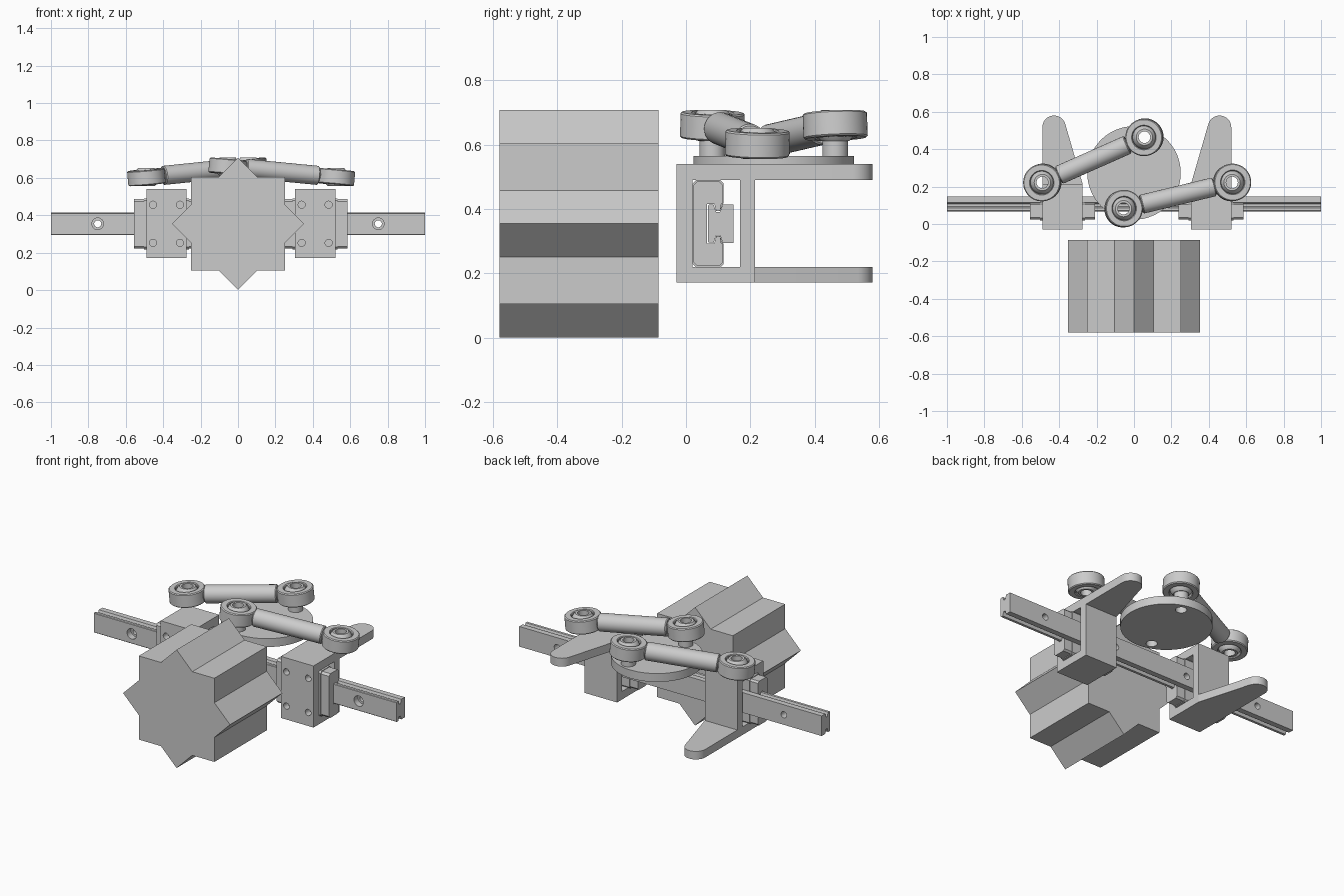
import bpy, bmesh, math
from mathutils import Matrix, Vector

if "Cube" in bpy.data.objects:
    bpy.data.objects.remove(bpy.data.objects["Cube"])

ZC = 0.3545                     # height of the rail axis


def finish(name, bm, smooth=False):
    bmesh.ops.recalc_face_normals(bm, faces=bm.faces)
    me = bpy.data.meshes.new(name)
    bm.to_mesh(me)
    bm.free()
    ob = bpy.data.objects.new(name, me)
    bpy.context.collection.objects.link(ob)
    if smooth:
        shade(ob)
    return ob


def shade(ob):
    bpy.ops.object.select_all(action='DESELECT')
    ob.select_set(True)
    bpy.context.view_layer.objects.active = ob
    bpy.ops.object.shade_smooth_by_angle(angle=math.radians(35))


def prism(name, pts, axis, a, b):
    """Extrude a profile from a to b; points are (x,y) for Z, (y,z) for X, (x,z) for Y."""
    place = {'X': lambda p: (a, p[0], p[1]), 'Y': lambda p: (p[0], a, p[1]),
             'Z': lambda p: (p[0], p[1], a)}[axis]
    bm = bmesh.new()
    f = bm.faces.new([bm.verts.new(place(p)) for p in pts])
    ext = bmesh.ops.extrude_face_region(bm, geom=[f])
    d = Vector([(b - a) * (axis == c) for c in 'XYZ'])
    bmesh.ops.translate(bm, vec=d, verts=[v for v in ext['geom'] if isinstance(v, bmesh.types.BMVert)])
    return finish(name, bm)


def rect(x0, x1, y0, y1):
    return [(x0, y0), (x1, y0), (x1, y1), (x0, y1)]


def lathe(name, prof, matrix, closed=True, steps=40):
    """Spin an (r, z) profile around local Z; r = 0 ends are merged."""
    bm = bmesh.new()
    vs = [bm.verts.new((r, 0, z)) for r, z in prof]
    n = len(vs)
    es = [bm.edges.new((vs[i], vs[(i + 1) % n])) for i in range(n if closed else n - 1)]
    bmesh.ops.spin(bm, geom=vs + es, cent=(0, 0, 0), axis=(0, 0, 1), angle=2 * math.pi, steps=steps)
    bmesh.ops.remove_doubles(bm, verts=bm.verts, dist=1e-5)
    bmesh.ops.transform(bm, matrix=matrix, verts=bm.verts)
    return finish(name, bm, True)


def boolean(ob, others, op='DIFFERENCE'):
    for c in others:
        m = ob.modifiers.new('cut', 'BOOLEAN')
        m.operation, m.object, m.solver = op, c, 'EXACT'
    dg = bpy.context.evaluated_depsgraph_get()
    me = bpy.data.meshes.new_from_object(ob.evaluated_get(dg))
    ob.modifiers.clear()
    ob.data = me
    for c in others:
        bpy.data.objects.remove(c)
    shade(ob)


def drill(x, z, y0, y1, r):
    m = Matrix.Translation((x, y0, z)) @ Matrix.Rotation(-math.pi / 2, 4, 'X')
    return lathe('drill', [(0, 0), (r, 0), (r, y1 - y0), (0, y1 - y0)], m, False, 24)


# eight-pointed block: outline of two squares turned 45 degrees
star = []
for i in range(16):
    r = 0.25 * math.sqrt(2) if i % 2 == 0 else 0.25 / math.cos(math.pi / 8)
    t = math.pi * i / 8
    star.append((r * math.cos(t), ZC + r * math.sin(t)))
prism('star_block', star, 'Y', -0.58, -0.085)

# rail with grooved sides and counterbored mounting holes
half = [(0.068, 0.056), (0.071, 0.059), (0.086, 0.059), (0.094, 0.036),
        (0.106, 0.036), (0.114, 0.06), (0.147, 0.06)]
prof = [(y, ZC + h) for y, h in half] + [(y, ZC - h) for y, h in reversed(half)]
rail = prism('rail', prof, 'X', -1, 1)
holes = []
for x in (-0.75, -0.25, 0.25, 0.75):
    holes += [drill(x, ZC, 0.05, 0.105, 0.031), drill(x, ZC, 0.09, 0.17, 0.019)]
boolean(rail, holes)


def carriage(cx):
    # C-shaped block wrapped round the rail, with slightly smaller end caps
    for name, a, b, e in (('carriage_body', -0.12, 0.12, 0.0),
                          ('carriage_cap', -0.1735, -0.12, 0.004), ('carriage_cap', 0.12, 0.1735, 0.004)):
        h, y0, y1 = 0.136 - e, 0.02 + e, 0.117 - e
        side = [(y0, h - 0.012), (y0 + 0.012, h), (y1 - 0.01, h), (y1, h - 0.01), (y1, 0.062),
                (y1 - 0.003, 0.062), (0.106, 0.039), (0.094, 0.039), (0.088, 0.061), (0.066, 0.061)]
        pts = [(y, ZC + z) for y, z in side] + [(y, ZC - z) for y, z in reversed(side)]
        prism(name, pts, 'X', cx + a, cx + b)


def bracket(cx, s, arm_top):
    # box frame round the carriage; one horizontal plate runs on into a tapered arm
    w = 0.1075
    x0, x1 = cx - w, cx + w
    frame = prism('bracket', rect(-0.03, 0.215, 0.172, 0.54), 'X', x0, x1)
    window = prism('window', rect(0.02, 0.168, 0.22, 0.49), 'X', x0 - 0.1, x1 + 0.1)
    cuts = [window] + [drill(cx + dx, ZC + dz, -0.06, 0.01, 0.019)
                       for dx in (-0.072, 0.072) for dz in (-0.102, 0.102)]
    boolean(frame, cuts)
    r, tx, ty = 0.0625, w - 0.0625, 0.5175
    pts = [(-w, 0.215), (w, 0.215)]
    for i in range(17):
        t = math.radians(-0 + 164 * i / 16)
        pts.append((tx + r * math.cos(t), ty + r * math.sin(t)))
    z0, z1 = (0.49, 0.54) if arm_top else (0.172, 0.22)
    shade(prism('bracket_arm', [(cx + s * x, y) for x, y in pts], 'Z', z0, z1))


for cx, s, top in ((-0.3825, -1, False), (0.4125, 1, True)):
    carriage(cx)
    bracket(cx, s, top)

# turning disc with two through holes and hollow pins
PINS = [(0.056, 0.464), (-0.056, 0.082)]
disc = lathe('disc', [(0, 0.515), (0.25, 0.515), (0.25, 0.565), (0, 0.565)],
             Matrix.Translation((0, 0.273, 0)), False, 64)
boolean(disc, [lathe('drill', [(0, 0.4), (0.031, 0.4), (0.031, 0.7), (0, 0.7)],
                     Matrix.Translation((x, y, 0)), False, 32) for x, y in PINS])
for x, y in PINS:
    lathe('pin', [(0.031, 0.56), (0.04, 0.56), (0.04, 0.625), (0.031, 0.625)], Matrix.Translation((x, y, 0)))


def link(p, q):
    # rod with a ball-joint eye on each end
    p, q = Vector(p), Vector(q)
    d = q - p
    L = d.length
    x = d.normalized()
    y = Vector((0, 0, 1)).cross(x).normalized()
    z = x.cross(y)
    rot = Matrix((x, y, z)).transposed().to_4x4()
    for c in (p, q):
        lathe('rod_eye', [(0.062, -0.036), (0.066, -0.04), (0.095, -0.04), (0.1, -0.035), (0.1, 0.035),
                          (0.095, 0.04), (0.066, 0.04), (0.062, 0.036)], Matrix.Translation(c) @ rot)
        ball = [(0.065 * math.cos(t), 0.065 * math.sin(t))
                for t in [math.radians(-48 + 12 * i) for i in range(9)]]
        lathe('joint_ball', [(0.031, -0.048)] + ball + [(0.031, 0.048)], Matrix.Translation(c))
    lathe('link_rod', [(0, 0.08), (0.036, 0.08), (0.036, 0.098), (0.046, 0.098), (0.051, 0.103),
                       (0.051, L - 0.103), (0.046, L - 0.098), (0.036, L - 0.098), (0.036, L - 0.08),
                       (0, L - 0.08)],
          Matrix.Translation(p) @ rot @ Matrix.Rotation(math.pi / 2, 4, 'Y'), False)


link((*PINS[0], 0.66), (-0.49, 0.222, 0.604))
link((*PINS[1], 0.66), (0.524, 0.222, 0.604))
